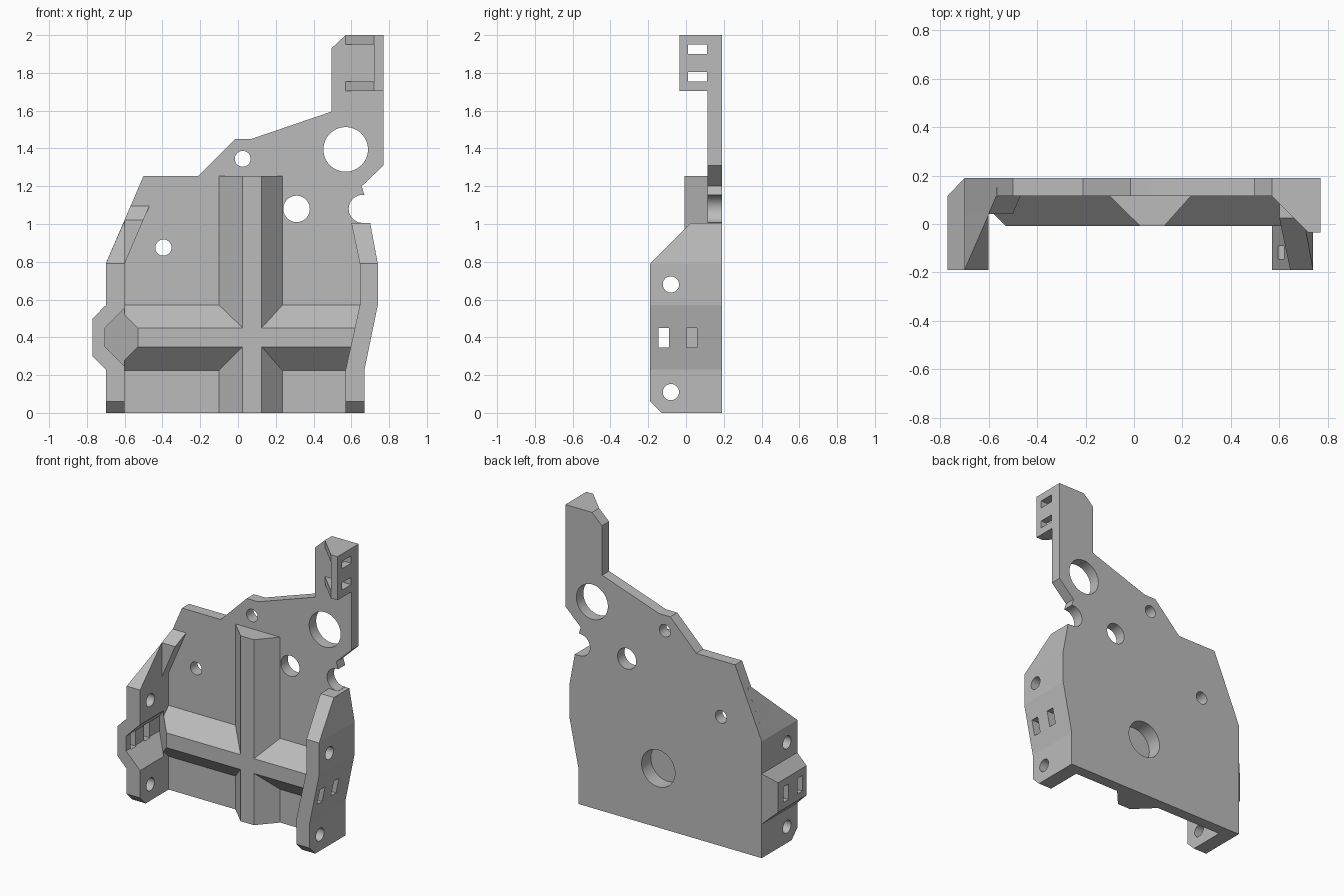
import bpy, bmesh, math
from mathutils import Vector

if "Cube" in bpy.data.objects:
    bpy.data.objects.remove(bpy.data.objects["Cube"], do_unlink=True)

grey = bpy.data.materials.new("mid_grey")
grey.use_nodes = True
grey.diffuse_color = (0.5, 0.5, 0.5, 1)
grey.node_tree.nodes["Principled BSDF"].inputs["Base Color"].default_value = (0.5, 0.5, 0.5, 1)


def prism(name, outline, axis, start, end):
    """Extrude a 2D outline along an axis; the outline uses the other two axes in order."""
    def place(point, depth):
        co = list(point)
        co.insert("xyz".index(axis), depth)
        return Vector(co)
    bm = bmesh.new()
    face = bm.faces.new([bm.verts.new(place(p, start)) for p in outline])
    made = bmesh.ops.extrude_face_region(bm, geom=[face])
    move = place((0, 0), end - start)
    bmesh.ops.translate(bm, vec=move, verts=[v for v in made["geom"] if isinstance(v, bmesh.types.BMVert)])
    bmesh.ops.recalc_face_normals(bm, faces=bm.faces)
    mesh = bpy.data.meshes.new(name)
    bm.to_mesh(mesh)
    bm.free()
    mesh.materials.append(grey)
    obj = bpy.data.objects.new(name, mesh)
    bpy.context.collection.objects.link(obj)
    return obj


def box(name, x, y, z):
    return prism(name, [(x[0], y[0]), (x[1], y[0]), (x[1], y[1]), (x[0], y[1])], "z", *z)


def cylinder(name, centre, radius, axis, start, end, count=48):
    turn = [2 * math.pi * i / count for i in range(count)]
    ring = [(centre[0] + radius * math.cos(a), centre[1] + radius * math.sin(a)) for a in turn]
    return prism(name, ring, axis, start, end)


def combine(target, other, operation):
    """Apply one boolean and discard the helper."""
    mod = target.modifiers.new("boolean", "BOOLEAN")
    mod.operation, mod.solver, mod.object = operation, "EXACT", other
    bpy.context.view_layer.update()
    result = bpy.data.meshes.new_from_object(target.evaluated_get(bpy.context.evaluated_depsgraph_get()))
    target.modifiers.clear()
    target.data = result
    bpy.data.objects.remove(other, do_unlink=True)


BACK, FACE, RIB, FRONT = 0.19, 0.115, -0.008, -0.19

# Back plate
bracket = prism("mounting_bracket", [
    (-0.7, 0), (0.67, 0), (0.67, 0.23), (0.74, 0.57), (0.74, 0.79), (0.7, 1.005), (0.67, 1.005),
    (0.67, 1.15), (0.655, 1.2), (0.77, 1.31), (0.77, 2), (0.57, 2), (0.495, 1.93), (0.495, 1.595),
    (0.07, 1.45), (-0.015, 1.45), (-0.21, 1.255), (-0.5, 1.255), (-0.7, 0.79)], "y", FACE, BACK)

# Crossed tapered ribs
upright = prism("upright_rib", [(-0.1, FACE), (0.025, RIB), (0.125, RIB), (0.235, FACE),
                                (0.235, 0.15), (-0.1, 0.15)], "z", 0, 1.255)
cross = prism("cross_rib", [(FACE, 0.225), (RIB, 0.35), (RIB, 0.45), (FACE, 0.57),
                            (0.15, 0.57), (0.15, 0.225)], "x", -0.65, 0.65)

# Side wall on the left, bent and leaning
left_wall = prism("left_wall", [
    (0.57, 0), (0.67, 0), (0.67, 0.23), (0.74, 0.57), (0.74, 0.79), (0.7, 1.005),
    (0.6, 1.005), (0.645, 0.79), (0.645, 0.57), (0.57, 0.23)], "y", FRONT, BACK)
trim = prism("left_trim", [(FRONT, 0.06), (-0.13, 0), (BACK, 0), (BACK, 1.005), (0.025, 1.005),
                           (FRONT, 0.79)], "x", 0.4, 0.9)
combine(left_wall, trim, "INTERSECT")

# Side wall on the right, with an outward bulge and a leaning strut
right_wall = prism("right_wall", [
    (-0.7, 0), (-0.6, 0), (-0.6, 1.02), (-0.7, 0.79), (-0.7, 0.57), (-0.77, 0.5),
    (-0.77, 0.3), (-0.7, 0.23)], "y", FRONT, BACK)
strut = prism("right_strut", [(-0.7, 0.79), (-0.6, 0.79), (-0.467, 1.1), (-0.567, 1.1)], "y", 0.042, 0.15)
combine(right_wall, strut, "UNION")
trim = prism("right_trim", [(FRONT, 0.06), (-0.13, 0), (BACK, 0), (BACK, 1.17), (FRONT, 0.79)],
             "x", -0.9, -0.3)
combine(right_wall, trim, "INTERSECT")
bevel = prism("bulge_bevel", [(-0.7, BACK), (-0.78, 0.105), (-0.78, 0.25), (-0.7, 0.25)], "z", 0.1, 0.7)
combine(right_wall, bevel, "DIFFERENCE")

# Top tab: flange with two gussets
flange = box("tab_flange", (0.72, 0.77), (-0.035, 0.15), (1.705, 2))
tab_parts = [flange]
for z in (1.705, 1.95):
    tab_parts.append(prism("tab_gusset", [(0.57, FACE), (0.72, -0.035), (0.75, -0.035), (0.75, 0.15),
                                          (0.57, 0.15)], "z", z, z + 0.05))

for part in [upright, cross, left_wall, right_wall] + tab_parts:
    combine(bracket, part, "UNION")

# Pocket inside the bulge, widening inward and sloping across the rib end
pocket = prism("bulge_pocket", [(-0.705, 0.35), (-0.53, 0.175), (-0.53, 0.625), (-0.705, 0.45)],
               "y", -0.3, 0.3)
slope = prism("pocket_slope", [(-0.8, -0.4), (-0.4, -0.4), (-0.4, -0.138), (-0.8, 0.262)], "z", 0, 1)
combine(pocket, slope, "INTERSECT")
cutters = [pocket]

# Round holes through the plate, and the open notch at its edge
for x, z, r in [(0.57, 1.395, 0.118), (0.025, 1.345, 0.042), (0.31, 1.08, 0.07),
                (-0.395, 0.875, 0.043), (0.66, 1.08, 0.074)]:
    cutters.append(cylinder("plate_hole", (x, z), r, "y", 0.05, 0.3))

# Blind recess behind the rib crossing
cutters.append(cylinder("back_recess", (0.075, 0.4), 0.125, "y", 0.09, 0.3))

# Screw holes and slots in both side walls
for start, end in [(0.5, 0.9), (-0.9, -0.55)]:
    for z in (0.11, 0.68):
        cutters.append(cylinder("screw_hole", (-0.08, z), 0.043, "x", start, end))
for start, end in [(0.59, 0.9), (-0.9, -0.65)]:
    for y in (-0.145, 0.003):
        cutters.append(box("wall_slot", (start, end), (y, y + 0.055), (0.345, 0.45)))

# Slots in the tab flange
for z in (1.755, 1.9):
    cutters.append(box("tab_slot", (0.7, 0.9), (0.01, 0.11), (z, z + 0.05)))

for cutter in cutters:
    combine(bracket, cutter, "DIFFERENCE")

# Crisp edges, smooth hole walls
bpy.ops.object.select_all(action="DESELECT")
bracket.select_set(True)
bpy.context.view_layer.objects.active = bracket
bpy.ops.object.shade_smooth_by_angle(angle=math.radians(9))
